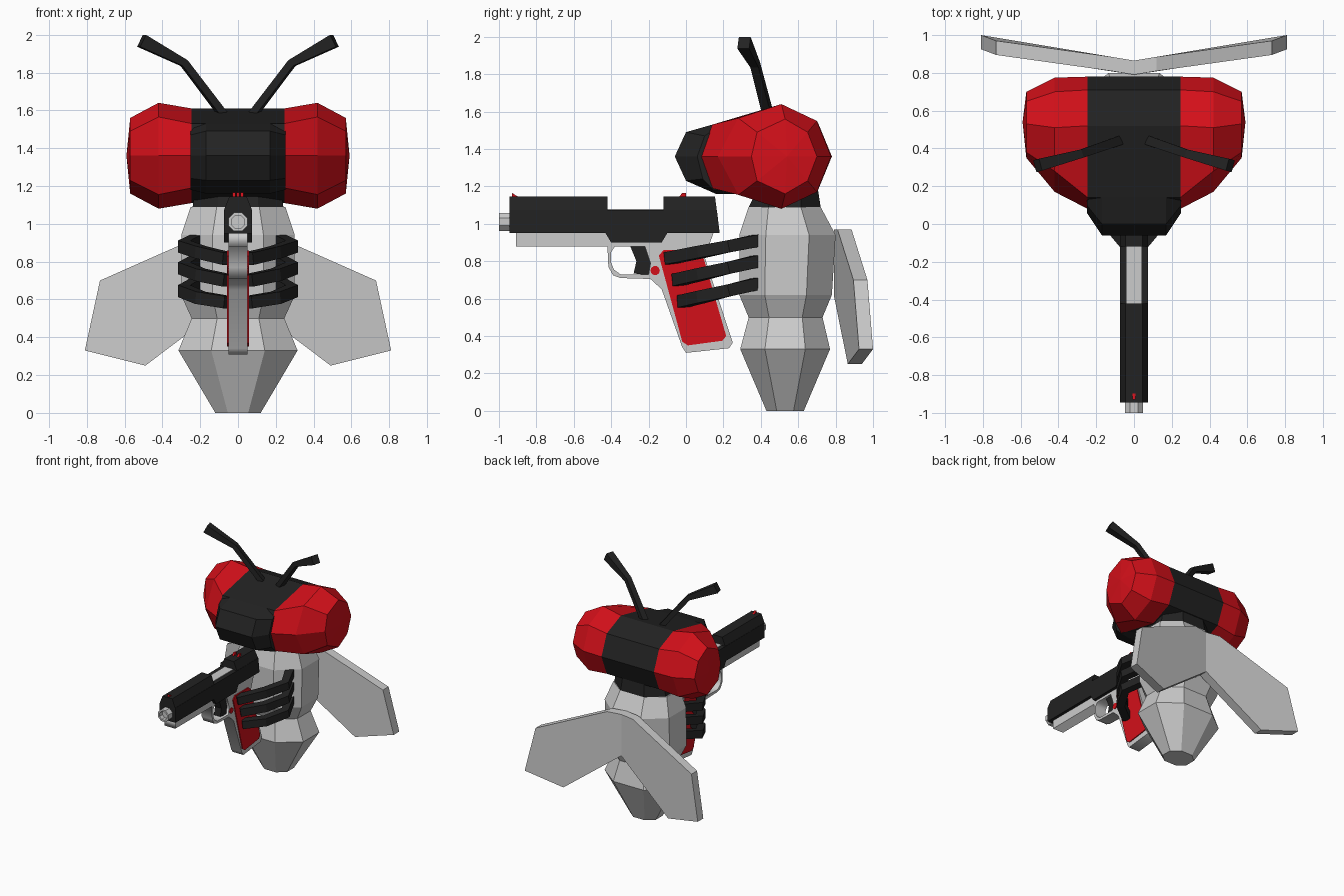
import bpy, bmesh
from math import cos, sin, pi, radians
from mathutils import Vector

if "Cube" in bpy.data.objects:
    bpy.data.objects.remove(bpy.data.objects["Cube"])


def material(name, rgb):
    m = bpy.data.materials.new(name)
    m.diffuse_color = (*rgb, 1)
    m.use_nodes = True
    m.node_tree.nodes["Principled BSDF"].inputs["Base Color"].default_value = m.diffuse_color
    return m


BLACK = material("black", (0.016, 0.016, 0.016))
RED = material("red", (0.65, 0.005, 0.01))


def finish(name, bm, mat=None, mirror=False):
    bmesh.ops.recalc_face_normals(bm, faces=bm.faces)
    me = bpy.data.meshes.new(name)
    bm.to_mesh(me)
    bm.free()
    ob = bpy.data.objects.new(name, me)
    bpy.context.collection.objects.link(ob)
    if mat:
        me.materials.append(mat)
    if mirror:
        ob.modifiers.new("mirror", 'MIRROR').use_clip = False
    return ob


def loft(name, rings, mat=None, mirror=False, tip=None):
    """Skin closed rings of equal length and cap both ends."""
    bm = bmesh.new()
    vs = [[bm.verts.new(p) for p in r] for r in rings]
    n = len(vs[0])
    for a, b in zip(vs, vs[1:]):
        for i in range(n):
            j = (i + 1) % n
            bm.faces.new((a[i], a[j], b[j], b[i]))
    bm.faces.new(vs[0])
    if tip:
        t = bm.verts.new(tip)
        for i in range(n):
            bm.faces.new((vs[-1][i], vs[-1][(i + 1) % n], t))
    else:
        bm.faces.new(vs[-1])
    return finish(name, bm, mat, mirror)


def side_ring(x, pts):
    return [(x, y, z) for y, z in pts]


def plate(name, pts, x0, x1, mat=None, mirror=False):
    """Side profile (y, z) extruded along x."""
    return loft(name, [side_ring(x0, pts), side_ring(x1, pts)], mat, mirror)


def octagon(z, hx, y0, y1):
    c, hy, k = (y0 + y1) / 2, (y1 - y0) / 2, 0.45
    return [(hx * a, c + hy * b, z) for a, b in
            ((1, k), (k, 1), (-k, 1), (-1, k), (-1, -k), (-k, -1), (k, -1), (1, -k))]


def limb(name, path, sizes, mat):
    """Rectangular bar along a path; sizes are (width, height)."""
    pts = [Vector(p) for p in path]
    rings = []
    for i, p in enumerate(pts):
        d = (pts[min(i + 1, len(pts) - 1)] - pts[max(i - 1, 0)]).normalized()
        up = Vector((0, 0, 1))
        side = d.cross(up).normalized()
        up = side.cross(d)
        w, h = sizes[i][0] / 2, sizes[i][1] / 2
        rings.append([p + side * a * w + up * b * h
                      for a, b in ((1, 1), (-1, 1), (-1, -1), (1, -1))])
    return loft(name, rings, mat, True)


# Body and neck
loft("body", [octagon(*r) for r in (
    (0, 0.12, 0.43, 0.63), (0.33, 0.315, 0.29, 0.77), (0.5, 0.245, 0.335, 0.73),
    (0.62, 0.3, 0.285, 0.78), (0.94, 0.3, 0.285, 0.8), (1.09, 0.25, 0.335, 0.72))])
loft("neck", [octagon(1.09, 0.24, 0.335, 0.72), octagon(1.22, 0.22, 0.4, 0.7)], BLACK)


# Head: the profile is symmetric about z = 1.36
def head_ring(x, upper):
    return side_ring(x, upper + [(y, 2.72 - z) for y, z in upper[-2:0:-1]])


inner = [(0.08, 1.36), (0.14, 1.53), (0.52, 1.61), (0.71, 1.53), (0.78, 1.36)]
middle = [(0.17, 1.36), (0.28, 1.565), (0.51, 1.64), (0.70, 1.55), (0.775, 1.36)]
outer = [(0.35, 1.36), (0.38, 1.49), (0.53, 1.56), (0.65, 1.49), (0.70, 1.36)]
loft("head", [head_ring(-0.245, inner), head_ring(0.245, inner)], BLACK)
loft("eye", [head_ring(0.245, inner), head_ring(0.42, middle), head_ring(0.57, outer)],
     RED, True, (0.59, 0.54, 1.36))

# Snout
s_mid = [(0.3, 1.53), (0.14, 1.53), (0, 1.49), (-0.06, 1.36), (0, 1.23), (0.16, 1.16), (0.3, 1.16)]
s_end = [(0.3, 1.5), (0.16, 1.51), (0.1, 1.47), (0.06, 1.36), (0.09, 1.24), (0.15, 1.18), (0.3, 1.18)]
loft("snout", [side_ring(-0.25, s_end), side_ring(-0.17, s_mid),
               side_ring(0.17, s_mid), side_ring(0.25, s_end)], BLACK)

# Antennae
limb("antenna", [(0.08, 0.44, 1.58), (0.285, 0.37, 1.85), (0.51, 0.31, 1.968)],
     [(0.05, 0.04), (0.045, 0.04), (0.065, 0.07)], BLACK)

# Wings
wing = [(0, 0.865, 0.97), (0.12, 0.885, 0.97), (0.73, 0.97, 0.70),
        (0.81, 1.0, 0.33), (0.49, 0.94, 0.25), (0, 0.865, 0.62)]
loft("wing", [wing, [(x, y - 0.075, z) for x, y, z in wing]], None, True)

# Arms
for i, (zb, ye, ze) in enumerate(((0.91, -0.095, 0.815), (0.80, -0.05, 0.7), (0.68, -0.02, 0.585))):
    ys = (0.38, 0.23, 0.08, ye)
    path = [(x, y, zb + (ze - zb) * (0.38 - y) / (0.38 - ye))
            for x, y in zip((0.22, 0.285, 0.2, 0.055), ys)]
    limb(f"arm_{i + 1}", path, [(0.065, 0.065)] * 4, BLACK)

# Pistol frame with trigger guard opening
curve = bpy.data.curves.new("pistol_frame", 'CURVE')
curve.dimensions, curve.fill_mode, curve.extrude = '2D', 'BOTH', 0.05
frame = [(-0.91, 0.96), (-0.91, 0.88), (-0.42, 0.88), (-0.415, 0.77), (-0.39, 0.725),
         (-0.35, 0.71), (-0.19, 0.705), (-0.13, 0.65), (-0.02, 0.34), (0, 0.31),
         (0.23, 0.335), (0.25, 0.365), (0.1, 0.82), (0.15, 0.96)]
hole = [(-0.4, 0.85), (-0.38, 0.88), (-0.22, 0.88), (-0.19, 0.79), (-0.2, 0.73),
        (-0.35, 0.73), (-0.385, 0.755), (-0.4, 0.79)]
for pts in (frame, hole):
    sp = curve.splines.new('POLY')
    sp.points.add(len(pts) - 1)
    for p, q in zip(sp.points, pts):
        p.co = (*q, 0, 1)
    sp.use_cyclic_u = True
ob = bpy.data.objects.new("pistol_frame", curve)
ob.rotation_euler = (radians(90), 0, radians(90))
bpy.context.collection.objects.link(ob)
bpy.context.view_layer.objects.active = ob
ob.select_set(True)
bpy.ops.object.convert(target='MESH')

plate("trigger", [(-0.3, 0.885), (-0.22, 0.885), (-0.18, 0.79), (-0.2, 0.725),
                  (-0.28, 0.735), (-0.265, 0.8)], -0.03, 0.03, BLACK)

# Slide: straight lower part, chamfered blocks either side of the port
plate("slide_lower", [(-0.945, 1.075), (-0.945, 0.95), (-0.43, 0.95), (-0.4, 0.9), (-0.13, 0.9),
                      (-0.1, 0.95), (0.18, 0.95), (0.165, 1.075)], -0.075, 0.075, BLACK)
for name, y0, y1, y2 in (("slide_front", -0.945, -0.42, -0.42), ("slide_rear", -0.12, 0.165, 0.155)):
    loft(name, [[(-w, y0, z), (w, y0, z), (w, y, z), (-w, y, z)]
                for w, y, z in ((0.075, y1, 1.07), (0.045, y2, 1.145))], BLACK)
plate("port_block", [(-0.42, 1.03), (-0.12, 1.03), (-0.12, 1.08), (-0.42, 1.08)], -0.04, 0.04)

# Barrel with a shallow bore
loft("barrel", [[(r * cos((k + .5) * pi / 4), y, 1.01 + r * sin((k + .5) * pi / 4)) for k in range(8)]
                for y, r in ((-0.5, 0.053), (-1, 0.053), (-1, 0.037), (-0.96, 0.037))])

# Red details: grip panels, pin and sights
plate("grip_panel", [(-0.145, 0.83), (-0.12, 0.86), (0.06, 0.86), (0.09, 0.83), (0.215, 0.4),
                     (0.195, 0.375), (0.01, 0.35), (-0.02, 0.37)], 0.045, 0.058, RED, True)
plate("frame_pin", [(-0.165 + 0.025 * cos(k * pi / 5), 0.75 + 0.025 * sin(k * pi / 5))
                    for k in range(10)], -0.056, 0.056, RED)
plate("front_sight", [(-0.93, 1.14), (-0.93, 1.165), (-0.89, 1.14)], -0.008, 0.008, RED)
plate("rear_sight", [(-0.04, 1.14), (-0.02, 1.165), (0, 1.165), (0, 1.14)], 0.014, 0.03, RED, True)
